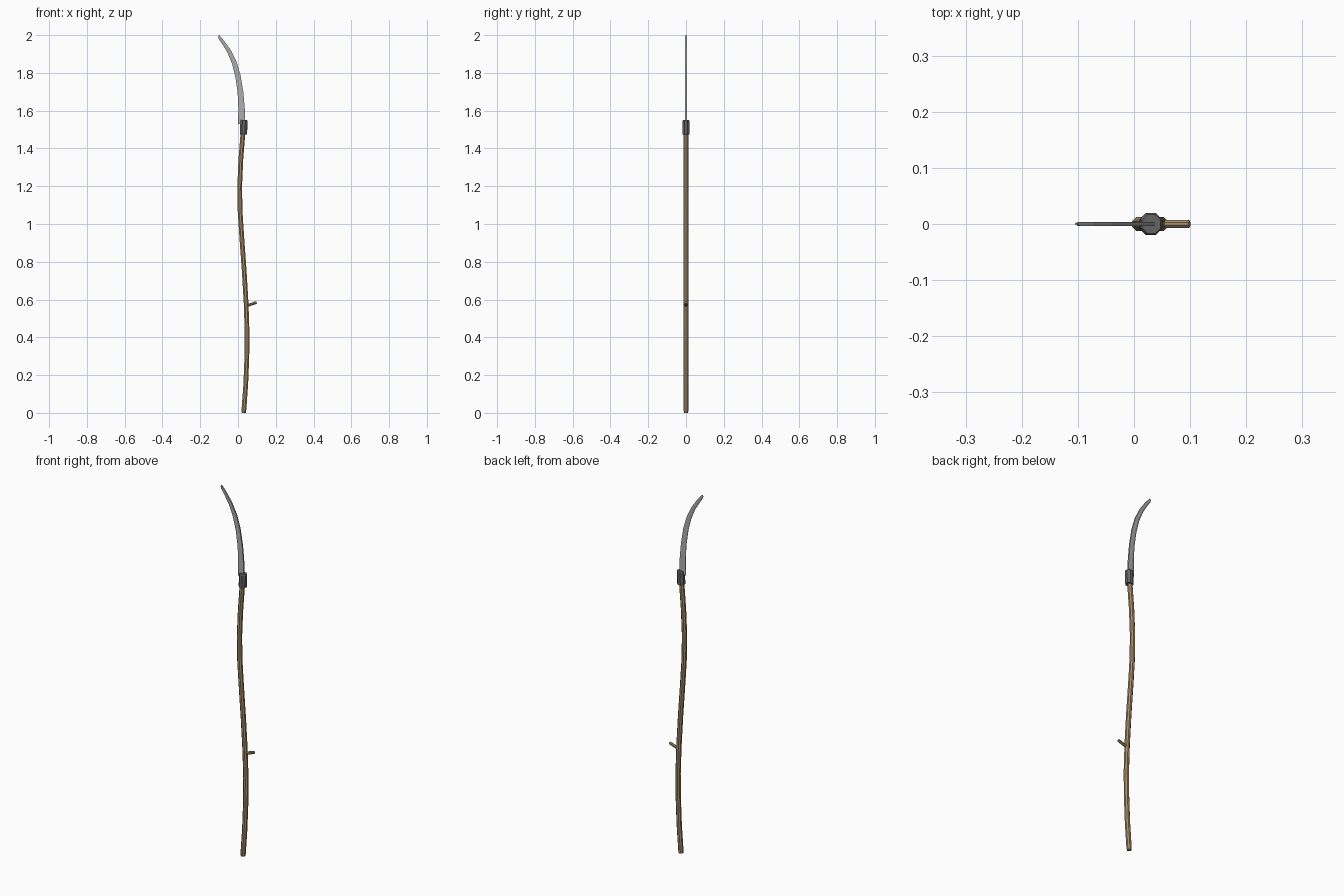
import bpy, bmesh, math
from mathutils import Vector

if "Cube" in bpy.data.objects:
    bpy.data.objects.remove(bpy.data.objects["Cube"])


def material(name, rgb):
    m = bpy.data.materials.new(name)
    m.diffuse_color = (*rgb, 1)
    m.use_nodes = True
    m.node_tree.nodes["Principled BSDF"].inputs["Base Color"].default_value = m.diffuse_color
    return m


def finish(name, bm, mat):
    bmesh.ops.recalc_face_normals(bm, faces=bm.faces)
    me = bpy.data.meshes.new(name)
    bm.to_mesh(me)
    bm.free()
    ob = bpy.data.objects.new(name, me)
    bpy.context.collection.objects.link(ob)
    me.materials.append(mat)
    return ob


def loft(name, rings, mat):
    """Skin a list of equal-length rings and cap both ends."""
    bm = bmesh.new()
    vs = [[bm.verts.new(p) for p in r] for r in rings]
    n = len(vs[0])
    for a, b in zip(vs, vs[1:]):
        for i in range(n):
            j = (i + 1) % n
            bm.faces.new((a[i], a[j], b[j], b[i]))
    bm.faces.new(vs[0][::-1])
    bm.faces.new(vs[-1])
    return finish(name, bm, mat)


def tube(name, path, sides, mat):
    """Sweep a polygon along (x, z, radius) points lying in the XZ plane."""
    rings = []
    for k, (x, z, r) in enumerate(path):
        a, b = path[max(k - 1, 0)], path[min(k + 1, len(path) - 1)]
        t = Vector((b[0] - a[0], 0, b[1] - a[1])).normalized()
        u, v = Vector((t.z, 0, -t.x)), Vector((0, 1, 0))
        ring = []
        for i in range(sides):
            w = 2 * math.pi * (i + 0.5) / sides
            ring.append(Vector((x, 0, z)) + r * (math.cos(w) * u + math.sin(w) * v))
        rings.append(ring)
    return loft(name, rings, mat)


wood = material("wood", (0.40, 0.27, 0.15))
iron = material("dark_iron", (0.13, 0.13, 0.13))
steel = material("steel", (0.42, 0.42, 0.43))

# S-curved pole
tube("pole", [(0.030, 0.0, 0.012), (0.031, 0.012, 0.0135), (0.041, 0.15, 0.0135),
              (0.047, 0.30, 0.0135), (0.048, 0.43, 0.0135), (0.043, 0.58, 0.0135),
              (0.033, 0.75, 0.0135), (0.020, 0.93, 0.0135), (0.011, 1.07, 0.0135),
              (0.009, 1.20, 0.0135), (0.015, 1.34, 0.0135), (0.026, 1.48, 0.0135),
              (0.029, 1.52, 0.0135)], 8, wood)

# Grip peg
tube("grip_peg", [(0.040, 0.565, 0.008), (0.096, 0.584, 0.008), (0.099, 0.585, 0.006)], 8, wood)

# Socket collar joining pole and blade
tube("socket_collar", [(0.029, 1.475, 0.019), (0.029, 1.478, 0.021),
                       (0.031, 1.545, 0.021), (0.031, 1.55, 0.018)], 8, iron)

# Curved blade: (spine x, spine z, edge x, edge z), thick spine and thin inner edge
stations = [(0.038, 1.53, 0.000, 1.53), (0.036, 1.61, 0.002, 1.61),
            (0.028, 1.70, -0.002, 1.695), (0.013, 1.79, -0.014, 1.78),
            (-0.008, 1.86, -0.032, 1.85), (-0.038, 1.92, -0.057, 1.91),
            (-0.072, 1.968, -0.086, 1.957), (-0.096, 1.996, -0.103, 1.982)]
rings = []
for sx, sz, ex, ez in stations:
    s, e = Vector((sx, 0, sz)), Vector((ex, 0, ez))
    m = s.lerp(e, 0.6)
    h, d = Vector((0, 0.004, 0)), Vector((0, 0.001, 0))
    rings.append([s - h, s + h, m + h, e + d, e - d, m - h])
# narrow point
s, e = Vector((-0.1, 0, 2.0)), Vector((-0.105, 0, 1.993))
m, d = s.lerp(e, 0.5), Vector((0, 0.001, 0))
rings.append([s - d, s + d, m + d, e + d, e - d, m - d])
loft("blade", rings, steel)
